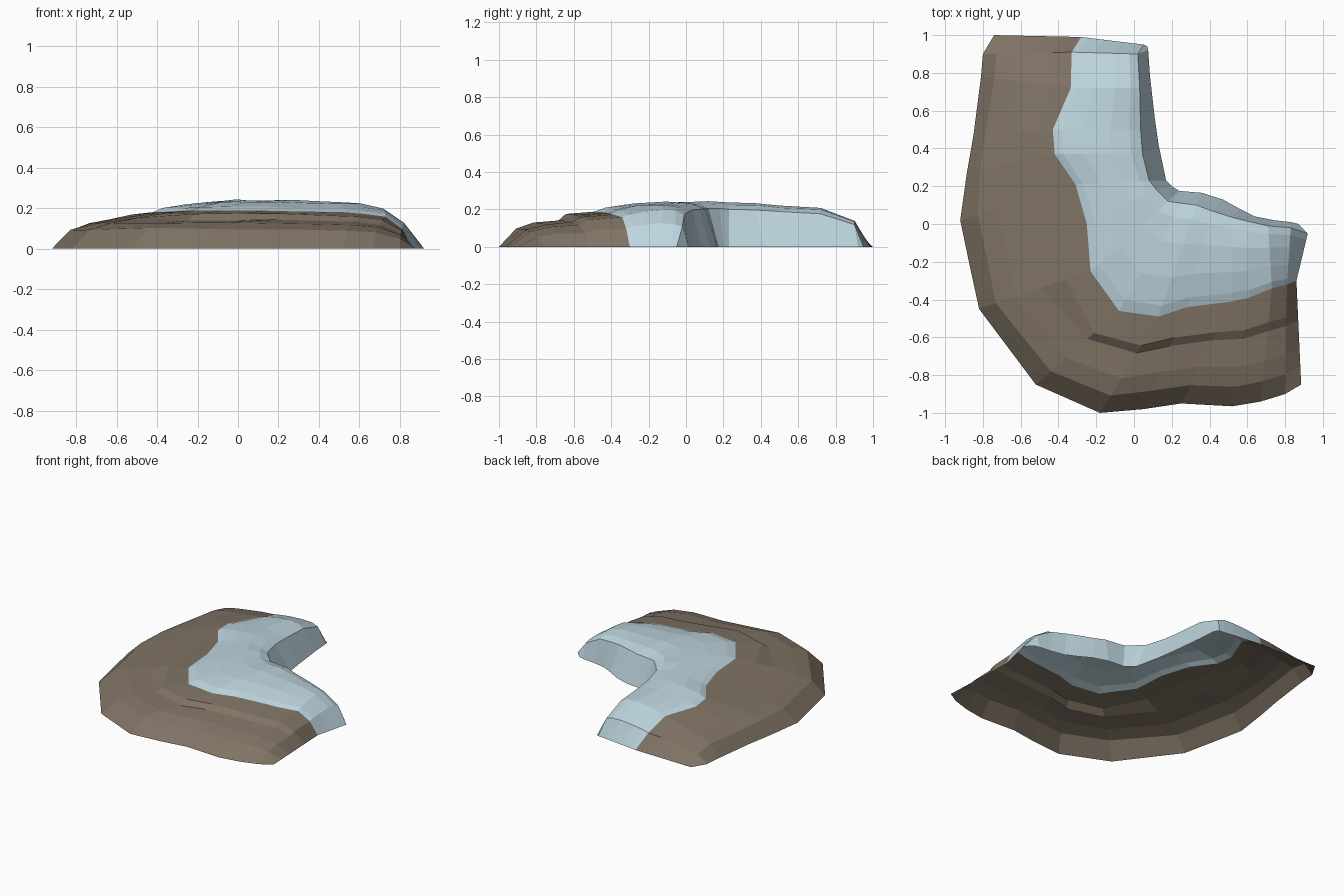
import bpy, random
from mathutils import Vector
random.seed(4)

# Stations along the bend: outer foot, colour border, inner rim, inner foot (x, y), height factor
STATIONS = [
    (-.74, 1.0, -.28, .99, .05, .95, .07, .94, 0),
    (-.80, .90, -.33, .91, .02, .90, .075, .92, .58),
    (-.81, .78, -.335, .72, .03, .72, .085, .78, .86),
    (-.85, .47, -.43, .50, .035, .50, .11, .56, .92),
    (-.885, .27, -.42, .37, .045, .37, .13, .42, .96),
    (-.92, .02, -.31, .21, .08, .23, .17, .23, .98),
    (-.87, -.22, -.25, 0, .12, .18, .20, .20, 1),
    (-.82, -.45, -.23, -.25, .18, .12, .24, .175, 1),
    (-.52, -.85, -.08, -.46, .25, .11, .30, .17, 1),
    (-.18, -1.0, .13, -.49, .33, .10, .36, .165, 1),
    (.05, -.98, .28, -.44, .41, .07, .47, .13, .98),
    (.25, -.95, .52, -.41, .52, .035, .56, .08, .96),
    (.52, -.965, .61, -.39, .60, .015, .64, .04, .92),
    (.67, -.94, .73, -.34, .71, -.01, .74, .02, .84),
    (.80, -.90, .81, -.32, .83, -.02, .83, .01, .52),
    (.885, -.85, .86, -.30, .92, -.05, .87, 0, 0),
]
# Cross-section profiles: (fraction across, height)
SLOPE = [(0, 0), (.15, .095), (.32, .128), (.55, .152), (.78, .178), (1, .188)]
LEDGE = [(0, 0), (.18, .10), (.36, .13), (.62, .143), (.70, .174), (1, .188)]
CAP = [(0, .188), (.10, .206), (.35, .228), (.65, .24), (.87, .23), (1, .205)]


def section(a, b, profile, k):
    pts = []
    for t, z in profile:
        p = a.lerp(b, t)
        jit = random.uniform(-.004, .004) if 0 < t < 1 else 0
        pts.append((p.x, p.y, max(0, (z + jit) * k)))
    return pts


def strip(name, rows, mat):
    n = len(rows[0])
    verts = [p for r in rows for p in r]
    faces = [(i*n + j, (i+1)*n + j, (i+1)*n + j + 1, i*n + j + 1)
             for i in range(len(rows) - 1) for j in range(n - 1)]
    me = bpy.data.meshes.new(name)
    me.from_pydata(verts, [], faces)
    me.validate()
    me.materials.append(mat)
    ob = bpy.data.objects.new(name, me)
    bpy.context.collection.objects.link(ob)


def material(name, rgb):
    m = bpy.data.materials.new(name)
    m.diffuse_color = (*rgb, 1)
    return m


soil, ice = [], []
for i, s in enumerate(STATIONS):
    outer, border, rim, foot = (Vector(s[j:j+2]) for j in (0, 2, 4, 6))
    k = s[8]
    soil.append(section(outer, border, LEDGE if i >= 8 else SLOPE, k))
    ice.append(section(border, rim, CAP, k) + [(foot.x, foot.y, 0)])

# Brown outer bank and pale blue inner cap, an open shell underneath
strip("earth_bank", soil, material("earth brown", (.215, .172, .128)))
strip("ice_cap", ice, material("ice blue", (.51, .66, .73)))
